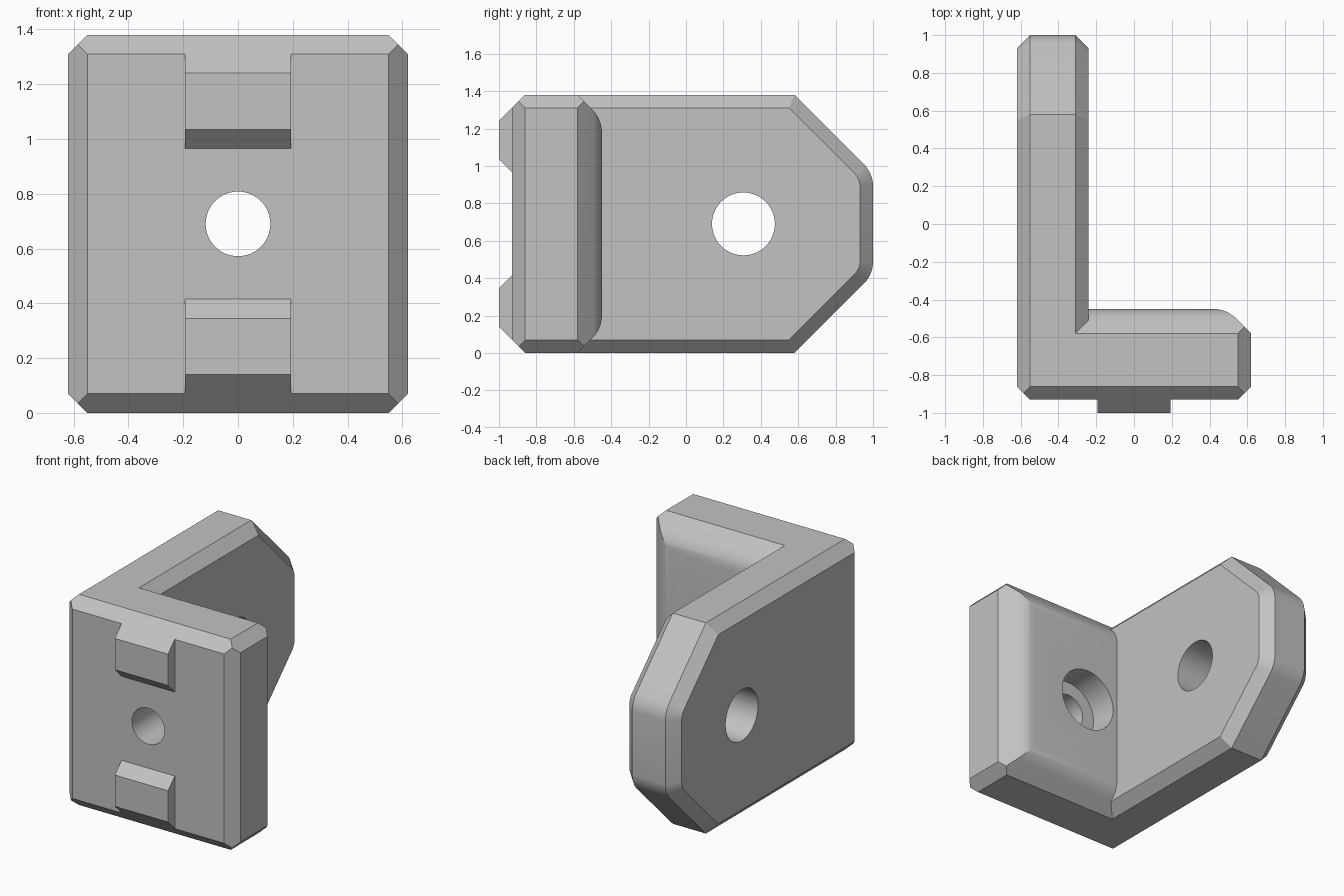
import bpy, bmesh, math
from mathutils import Vector, Matrix

cube = bpy.data.objects.get("Cube")
if cube:
    bpy.data.objects.remove(cube, do_unlink=True)

MID = 0.69      # half height; parts are shaped around the mid plane, then lifted
HALF = 0.62     # half width
CH = 0.07       # small chamfer
R = 0.17        # fillet radius
T = R * math.tan(math.radians(22.5))
STEPS = 8
X, Y, Z = Vector((1, 0, 0)), Vector((0, 1, 0)), Vector((0, 0, 1))

grey = bpy.data.materials.new("light_grey")
grey.use_nodes = True
colour = (0.54, 0.54, 0.54, 1)
grey.diffuse_color = colour
grey.node_tree.nodes["Principled BSDF"].inputs["Base Color"].default_value = colour


def finish(name, bm):
    bmesh.ops.translate(bm, verts=bm.verts, vec=Z * MID)
    bmesh.ops.recalc_face_normals(bm, faces=bm.faces)
    mesh = bpy.data.meshes.new(name)
    bm.to_mesh(mesh)
    bm.free()
    mesh.materials.append(grey)
    ob = bpy.data.objects.new(name, mesh)
    bpy.context.collection.objects.link(ob)
    return ob


def solid(name, lo, hi, planes):
    """Box trimmed by planes; each keeps the side where n.p <= d."""
    bm = bmesh.new()
    bmesh.ops.create_cube(bm, size=1)
    for v in bm.verts:
        v.co = [a + (b - a) * (c + 0.5) for a, b, c in zip(lo, hi, v.co)]
    for n, d in planes:
        res = bmesh.ops.bisect_plane(
            bm, geom=bm.verts[:] + bm.edges[:] + bm.faces[:], dist=1e-5,
            plane_co=n * (d / n.length_squared), plane_no=n, clear_outer=True)
        rim = [e for e in res["geom_cut"]
               if isinstance(e, bmesh.types.BMEdge) and e.is_boundary]
        if len(rim) > 2:
            bmesh.ops.edgeloop_fill(bm, edges=rim)
    return finish(name, bm)


def fillet(u, v, cu, cv):
    """Tangent planes of an arc turning from the u+v diagonal to v."""
    out = []
    for i in range(1, STEPS):
        a = math.radians(45 + 45 * i / STEPS)
        out.append((u * math.cos(a) + v * math.sin(a),
                    cu * math.cos(a) + cv * math.sin(a) + R))
    return out


def bore(name, radius, axis, centre, length):
    bm = bmesh.new()
    bmesh.ops.create_cone(bm, cap_ends=True, segments=64, radius1=radius,
                          radius2=radius, depth=length)
    turn = Z.rotation_difference(axis).to_matrix().to_4x4()
    bmesh.ops.transform(bm, matrix=Matrix.Translation(centre) @ turn, verts=bm.verts)
    ob = finish(name, bm)
    ob.hide_render = True
    return ob


def combine(target, tool, operation):
    mod = target.modifiers.new(tool.name, "BOOLEAN")
    mod.operation, mod.solver, mod.object = operation, "EXACT", tool
    bpy.context.view_layer.objects.active = target
    bpy.ops.object.modifier_apply(modifier=mod.name)
    bpy.data.objects.remove(tool, do_unlink=True)


# Front plate: small chamfers in front, wide softened chamfers behind
FRONT, BACK, SHOULDER = 0.93, -0.45, -0.58
planes = []
for sx in (1, -1):
    for sz in (1, -1):
        planes.append((X * sx + Z * sz, HALF + MID - CH))
for n, h in ((X, HALF), (-X, HALF), (Z, MID), (-Z, MID)):
    planes.append((n - Y, h + FRONT - CH))
for n, h in ((X, HALF), (Z, MID), (-Z, MID)):
    planes.append((n + Y, h + SHOULDER))
    planes += fillet(n, Y, h + SHOULDER - BACK - T, BACK - R)
bracket = solid("angle_bracket", (-HALF, -FRONT, -MID), (HALF, BACK, MID), planes)

# Side plate: clipped corners, chamfered all round on both faces
INNER, CLIP = -0.24, 0.58
outline = [(Y, 1.0)]
for s in (1, -1):
    outline += [(Z * s, MID), ((Y + Z * s).normalized(), (CLIP + MID) / math.sqrt(2))]
    outline += fillet(Z * s, Y, CLIP + MID - 1 - T, 1 - R)
planes = list(outline)
for n, d in outline:
    planes += [(n + X, d + INNER - CH), (n - X, d + HALF - CH)]
side = solid("side_plate", (-HALF, -0.7, -MID), (INNER, 1, MID), planes)
combine(bracket, side, "UNION")

# Two locating tabs on the front
for s in (1, -1):
    low, high = sorted((0.275 * s, MID * s))
    tab = solid("front_tab", (-0.193, -1, low), (0.193, -0.8, high),
                [(Z * s - Y, MID + FRONT - CH), (-Z * s - Y, 0.655)])
    combine(bracket, tab, "UNION")

# Bolt holes
for args in (("front_bore", 0.118, Y, (0, -0.7, 0), 1.0),
             ("counterbore", 0.207, Y, (0, -0.39, 0), 0.5),
             ("side_bore", 0.168, X, (-0.43, 0.307, 0), 0.8)):
    combine(bracket, bore(*args), "DIFFERENCE")

bpy.ops.object.select_all(action="DESELECT")
bracket.select_set(True)
bpy.context.view_layer.objects.active = bracket
bpy.ops.object.shade_smooth_by_angle(angle=math.radians(20))
